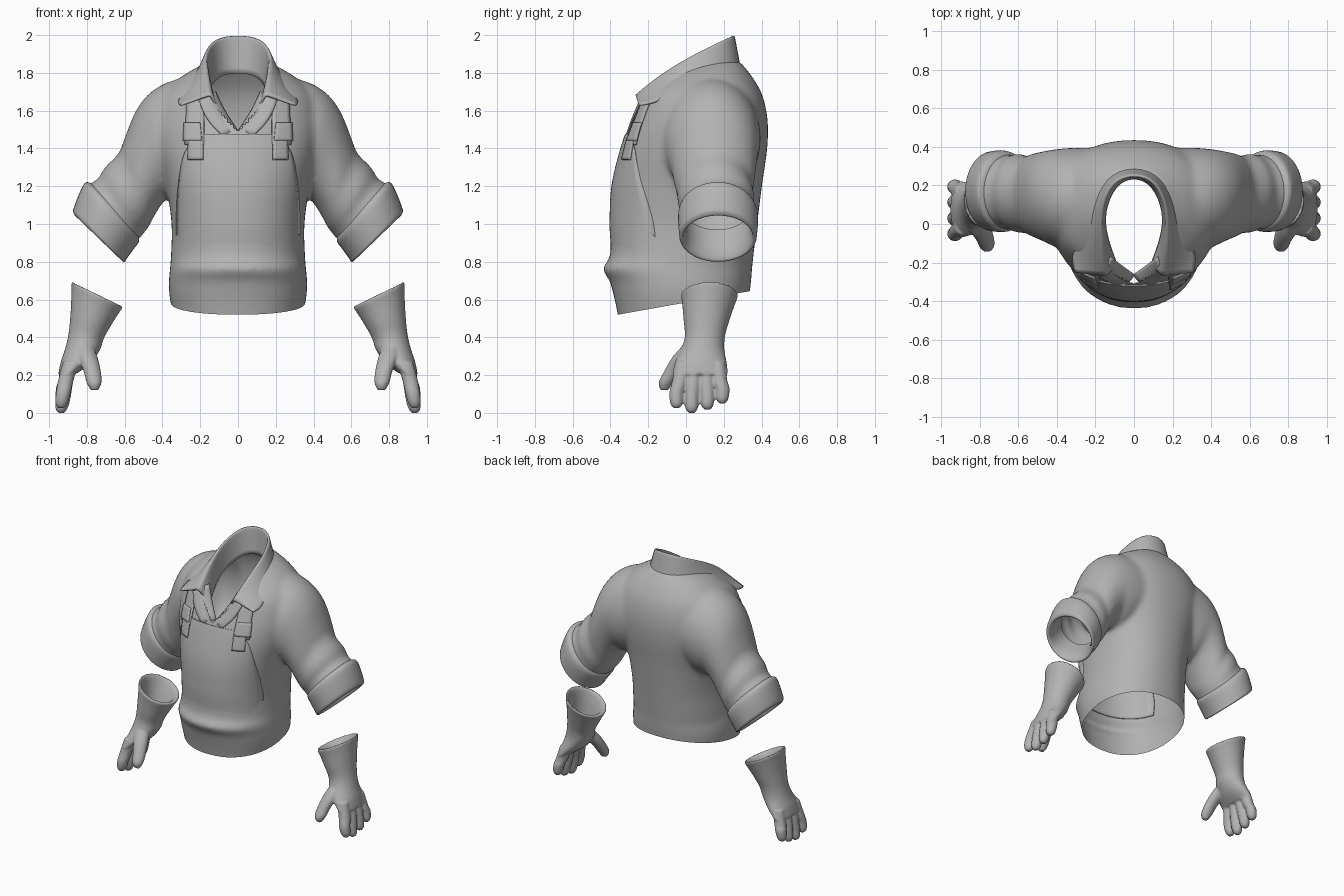
import bpy, bmesh, math
from mathutils import Vector
from mathutils.bvhtree import BVHTree

if "Cube" in bpy.data.objects:
    bpy.data.objects.remove(bpy.data.objects["Cube"])

cloth = bpy.data.materials.new("grey_cloth")
cloth.diffuse_color = (0.45, 0.45, 0.45, 1)
cloth.use_nodes = True
cloth.node_tree.nodes["Principled BSDF"].inputs["Base Color"].default_value = cloth.diffuse_color


def spline(rows, n):
    """Catmull-Rom through rows of numbers."""
    out = []
    for i in range(len(rows) - 1):
        p = [rows[max(0, min(len(rows) - 1, i + k))] for k in (-1, 0, 1, 2)]
        for j in range(n):
            t = j / n
            out.append([0.5 * (2 * b + (c - a) * t + (2 * a - 5 * b + 4 * c - d) * t * t
                        + (3 * b - a - 3 * c + d) * t ** 3) for a, b, c, d in zip(*p)])
    return out + [list(rows[-1])]


def ring(x0, z0, x1, z1, yc, ry, s=1, seg=40, power=2.0):
    """Oval with one axis between (x0,z0) and (x1,z1), the other along y."""
    pts = []
    for i in range(seg):
        a = 2 * math.pi * i / seg
        c, d = [math.copysign(abs(v) ** (2 / power), v) for v in (math.cos(a), math.sin(a))]
        pts.append((s * ((x0 + x1) / 2 + (x1 - x0) / 2 * c), yc + ry * d, (z0 + z1) / 2 + (z1 - z0) / 2 * c))
    return pts


def loft(bm, rings, caps=True):
    vs = [[bm.verts.new(p) for p in r] for r in rings]
    n = len(vs[0])
    fs = [bm.faces.new((a[i], a[(i + 1) % n], b[(i + 1) % n], b[i]))
          for a, b in zip(vs, vs[1:]) for i in range(n)]
    if caps:
        fs += [bm.faces.new(vs[0]), bm.faces.new(vs[-1])]
    bmesh.ops.recalc_face_normals(bm, faces=fs)


def finish(name, bm):
    me = bpy.data.meshes.new(name)
    bm.to_mesh(me)
    bm.free()
    me.materials.append(cloth)
    ob = bpy.data.objects.new(name, me)
    bpy.context.collection.objects.link(ob)
    for p in me.polygons:
        p.use_smooth = True
    return ob


def fuse(ob, voxel, smooth):
    """Merge overlapping solids into one smooth skin."""
    m = ob.modifiers.new("fuse", 'REMESH')
    m.mode, m.voxel_size, m.use_smooth_shade = 'VOXEL', voxel, True
    m = ob.modifiers.new("soften", 'SMOOTH')
    m.factor, m.iterations = 0.5, smooth
    dg = bpy.context.evaluated_depsgraph_get()
    me = bpy.data.meshes.new_from_object(ob.evaluated_get(dg))
    ob.modifiers.clear()
    ob.data = me
    me.materials.clear()
    me.materials.append(cloth)


# Shirt body: z, half width, front y, back y
torso = [(0.42, .335, -.345, .325), (0.54, .35, -.365, .332), (0.63, .364, -.385, .337), (0.70, .366, -.405, .345),
         (0.765, .36, -.44, .35), (0.83, .355, -.403, .357), (1.0, .352, -.398, .377),
         (1.2, .38, -.388, .402), (1.4, .43, -.34, .43), (1.55, .44, -.287, .432),
         (1.68, .40, -.23, .405), (1.78, .30, -.11, .35), (1.86, .16, 0, .285)]
# Sleeve: upper point x,z, lower point x,z, centre y, radius y
sleeve = [(.05, 1.78, .05, 1.25, .15, .24), (.30, 1.77, .30, 1.14, .135, .26), (.44, 1.715, .37, 1.14, .135, .252),
          (.535, 1.61, .42, 1.08, .145, .23), (.602, 1.45, .46, 1.01, .15, .212), (.632, 1.375, .475, .98, .152, .2),
          (.705, 1.30, .50, .95, .16, .205), (.745, 1.235, .515, .93, .165, .19), (.79, 1.21, .535, .905, .165, .195),
          (.84, 1.13, .58, .86, .17, .18)]
bm = bmesh.new()
loft(bm, [ring(-w, z, w, z, (f + b) / 2, (b - f) / 2, 1, 64, 2.2) for z, w, f, b in spline(torso, 6)])
for s in (1, -1):
    loft(bm, [ring(*r, s) for r in spline(sleeve, 5)])
body = finish("shirt_body", bm)
fuse(body, 0.016, 11)

# Open the hem, the sleeve ends and the neck
hole = [(-.27, .02), (-.16, .13), (-.06, .17), (.06, .185), (.20, .13), (.265, .0)]


def in_neck(c):
    if c.z < 1.4:
        return False
    if c.y < 0 and c.z > 1.49 and abs(c.x) < min(0.17, 0.95 * (c.z - 1.49)):
        return True
    return any(a[0] <= c.y < b[0] and abs(c.x) < a[1] + (b[1] - a[1]) * (c.y - a[0]) / (b[0] - a[0])
               for a, b in zip(hole, hole[1:]))


bm = bmesh.new()
bm.from_mesh(body.data)
bmesh.ops.bisect_plane(bm, geom=bm.verts[:] + bm.edges[:] + bm.faces[:], plane_co=(0, -.36, .52),
                       plane_no=(0, .125, -.7), clear_outer=True)
for s in (1, -1):
    geom = [f for f in bm.faces if s * f.calc_center_median().x > 0.45]
    geom += list({e for f in geom for e in f.edges} | {v for f in geom for v in f.verts})
    bmesh.ops.bisect_plane(bm, geom=geom, plane_co=(s * .655, 0, 1.06), plane_no=(s * .7, 0, -.71), clear_outer=True)
bmesh.ops.delete(bm, geom=[f for f in bm.faces if in_neck(f.calc_center_median())], context='FACES')
bm.to_mesh(body.data)
tree = BVHTree.FromBMesh(bm)
bm.free()

# Rolled cuffs with a lining turned inside, reaching up the sleeve
cuff = [(.755, 1.205, .525, .935, .165, .18), (.802, 1.222, .525, .905, .168, .205), (.83, 1.185, .55, .87, .17, .212),
        (.868, 1.09, .59, .815, .17, .207), (.872, 1.062, .60, .80, .17, .202), (.855, 1.045, .615, .812, .17, .185),
        (.81, 1.10, .60, .88, .17, .175), (.735, 1.19, .545, .97, .165, .175)]
for s, side in ((1, "left"), (-1, "right")):
    bm = bmesh.new()
    loft(bm, [ring(*r, s) for r in spline(cuff, 3)], caps=False)
    finish(side + "_cuff", bm)

# Gloves: inner lining up to the rim, then down to the knuckles
glove = [(.71, .44, .86, .48, .11, .08), (.68, .51, .86, .59, .118, .10), (.64, .565, .865, .672, .125, .128),
         (.612, .56, .88, .692, .125, .15), (.64, .515, .882, .62, .118, .137), (.68, .45, .887, .52, .108, .12),
         (.712, .39, .897, .42, .1, .106), (.732, .33, .915, .34, .088, .115), (.785, .26, .938, .27, .078, .138),
         (.85, .21, .952, .205, .075, .147)]
thumb = [(.815, .03, .36, .045), (.795, -.02, .295, .052), (.772, -.07, .22, .046),
         (.762, -.105, .16, .04), (.76, -.115, .12, .02)]


def tube(bm, path, s):
    """Rounded digit along x, y, z, radius stations."""
    loft(bm, [[(s * (x + r * math.cos(a)), y + r * math.sin(a), z)
               for a in [i * math.pi / 8 for i in range(16)]] for x, y, z, r in spline(path, 4)])


for s, side in ((1, "left"), (-1, "right")):
    bm = bmesh.new()
    loft(bm, [ring(*r, s) for r in spline(glove, 3)])
    tube(bm, thumb, s)
    for y0, y1, tip in ((-.015, -.05, .025), (.045, .03, .0), (.105, .113, .017), (.165, .192, .05)):
        tube(bm, [(.885, y0, .27, .042), (.912, (y0 + y1) / 2, .17, .041), (.925, y1, tip + .08, .039),
                  (.934, y1, tip + .025, .033), (.936, y1, tip, .016)], s)
    fuse(finish(side + "_glove", bm), 0.0075, 3)


def sheet(name, rows, thick, level):
    """Cloth sheet from a grid of points."""
    bm = bmesh.new()
    vs = [[bm.verts.new(p) for p in r] for r in rows]
    for a, b in zip(vs, vs[1:]):
        for i in range(len(a) - 1):
            bm.faces.new((a[i], a[i + 1], b[i + 1], b[i]))
    bmesh.ops.recalc_face_normals(bm, faces=bm.faces[:])
    ob = finish(name, bm)
    if level:
        m = ob.modifiers.new("round", 'SUBSURF')
        m.levels = m.render_levels = level
        m.boundary_smooth = 'PRESERVE_CORNERS'
    m = ob.modifiers.new("thickness", 'SOLIDIFY')
    m.thickness, m.offset = thick, 0
    return ob


# Collar: inner base, fold line, outer edge, from back to front
half = [((0, .25, 1.80), (0, .262, 2.005), (0, .30, 1.835)),
        ((.10, .21, 1.79), (.118, .225, 1.99), (.15, .25, 1.825)),
        ((.16, .06, 1.72), (.172, .075, 1.915), (.228, .08, 1.785)),
        ((.145, -.06, 1.65), (.165, -.06, 1.84), (.278, -.06, 1.70)),
        ((.11, -.16, 1.60), (.155, -.17, 1.765), (.325, -.165, 1.64)),
        ((.09, -.21, 1.58), (.142, -.265, 1.68), (.305, -.25, 1.63))]


def profile(base, fold, edge):
    b, f, e = Vector(base), Vector(fold), Vector(edge)
    return [b, b.lerp(f, .6), f, f.lerp(f + (e - f) * .2, .5) + Vector((0, 0, .006)), f.lerp(e, .6), e]


flip = [tuple((-p[0], p[1], p[2]) for p in st) for st in half[:0:-1]]
sheet("collar", [profile(*st) for st in flip + half], 0.012, 2)

# Open shirt front folded beside the neck
for s, side in ((1, "left"), (-1, "right")):
    sheet(side + "_lapel", [[(s * x, y, z) for x, y, z in r] for r in (
        [(.12, -.17, 1.70), (.145, -.235, 1.69), (.21, -.235, 1.66)],
        [(.07, -.21, 1.59), (.10, -.272, 1.59), (.17, -.29, 1.55)],
        [(.0, -.26, 1.49), (.02, -.302, 1.50), (.08, -.315, 1.465)])], 0.01, 2)


def plate(name, rows, nx, lift, thick, sink=False):
    """Panel laid on the shirt front; rows of z, x start, x end. Sunk panels dip into the shirt at sides and foot."""
    grid, last = [], -.3
    for z, a, b in spline(rows, 5):
        line = []
        for i in range(nx + 1):
            x = a + (b - a) * i / nx
            hit = tree.ray_cast(Vector((x, -1, z)), Vector((0, 1, 0)))[0]
            last = hit.y if hit and hit.y < 0 else last
            dip = .012 * max(0, 1 - (z - .84) / .15) + .01 * max(0, (abs(x) - .29) / .03) if sink else 0
            line.append((x, last - lift + dip, z))
        grid.append(line)
    return sheet(name, grid, thick, 0)


# Apron bib, straps and strap loops
plate("apron_bib", [(1.475, -.18, .18), (1.46, -.20, .20), (1.38, -.28, .28), (1.2, -.315, .315),
                    (1.0, -.325, .325), (.84, -.325, .325)], 30, .004, .008, True)
for s, side in ((1, "left"), (-1, "right")):
    plate(side + "_strap", [(1.66, s * .185, s * .27), (1.55, s * .18, s * .275), (1.42, s * .18, s * .28)], 5, .008, .01)
    plate(side + "_strap_loop", [(1.535, s * .20, s * .285), (1.44, s * .19, s * .29)], 5, .016, .01)
    plate(side + "_strap_end", [(1.45, s * .185, s * .262), (1.34, s * .185, s * .265)], 5, .014, .012)
